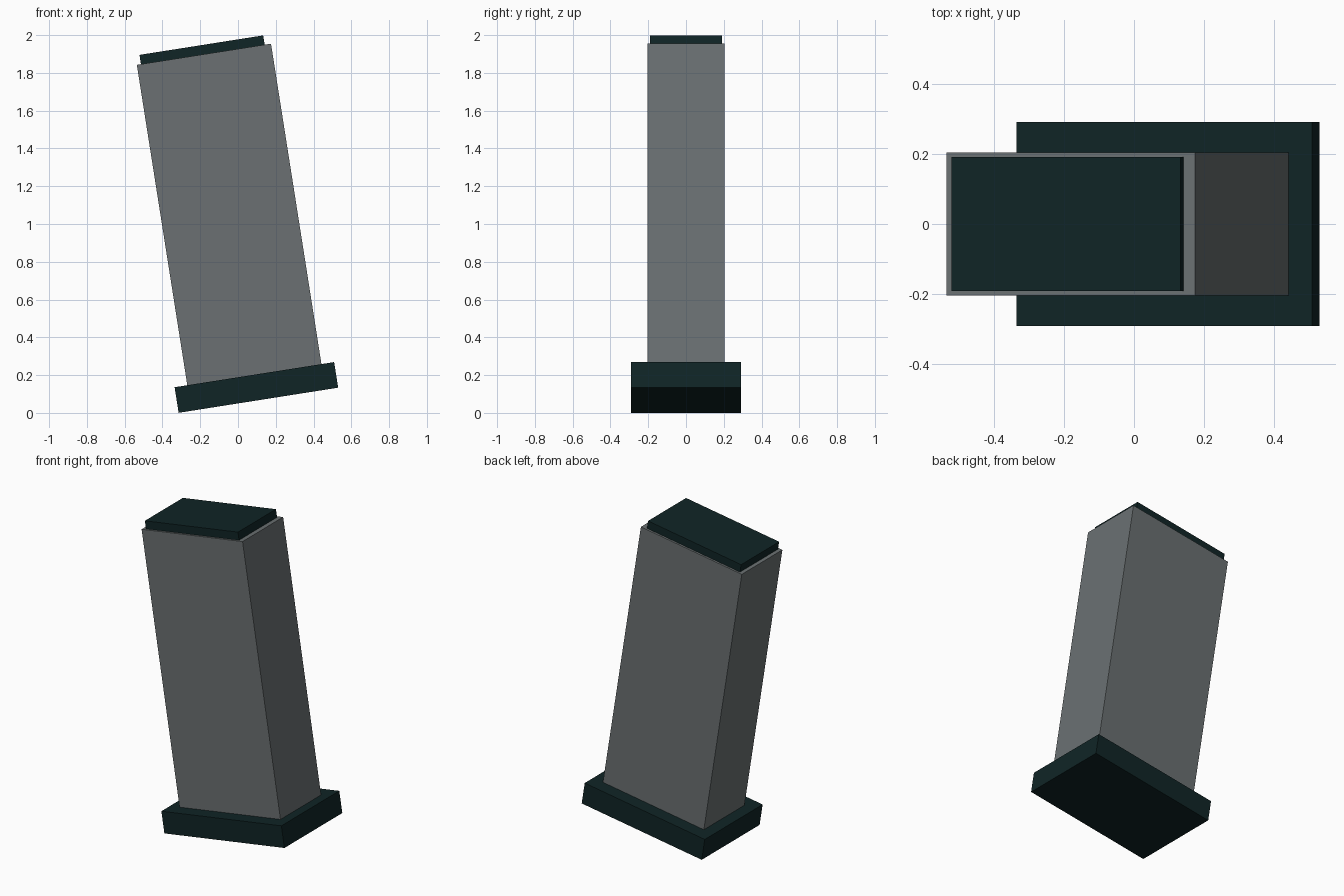
import bpy
from math import radians
from mathutils import Matrix

cube = bpy.data.objects.get("Cube")
if cube:
    bpy.data.objects.remove(cube, do_unlink=True)


def make_material(name, rgb):
    mat = bpy.data.materials.new(name)
    mat.use_nodes = True
    color = (*rgb, 1.0)
    mat.diffuse_color = color
    bsdf = next(n for n in mat.node_tree.nodes if n.type == "BSDF_PRINCIPLED")
    bsdf.inputs["Base Color"].default_value = color
    return mat


grey = make_material("stone grey", (0.145, 0.163, 0.168))
teal = make_material("dark teal", (0.005, 0.018, 0.019))

# The whole pillar leans sideways about the centre of its underside
lean = Matrix.Translation((0.108, 0, 0.067)) @ Matrix.Rotation(radians(-8.95), 4, "Y")


def add_block(name, width, depth, bottom, top, mat, shift=0.0):
    """Box given by its heights along the leaning axis."""
    bpy.ops.mesh.primitive_cube_add(size=1)
    block = bpy.context.object
    block.name = name
    block.data.transform(
        lean
        @ Matrix.Translation((shift, 0, (bottom + top) / 2))
        @ Matrix.Diagonal((width, depth, top - bottom, 1))
    )
    block.data.materials.append(mat)
    return block


# Plinth, shaft and cap stacked along the leaning axis
add_block("base_plinth", 0.855, 0.582, 0.0, 0.137, teal)
add_block("pillar_shaft", 0.719, 0.408, 0.137, 1.854, grey)
add_block("top_cap", 0.663, 0.382, 1.854, 1.904, teal, -0.006)
